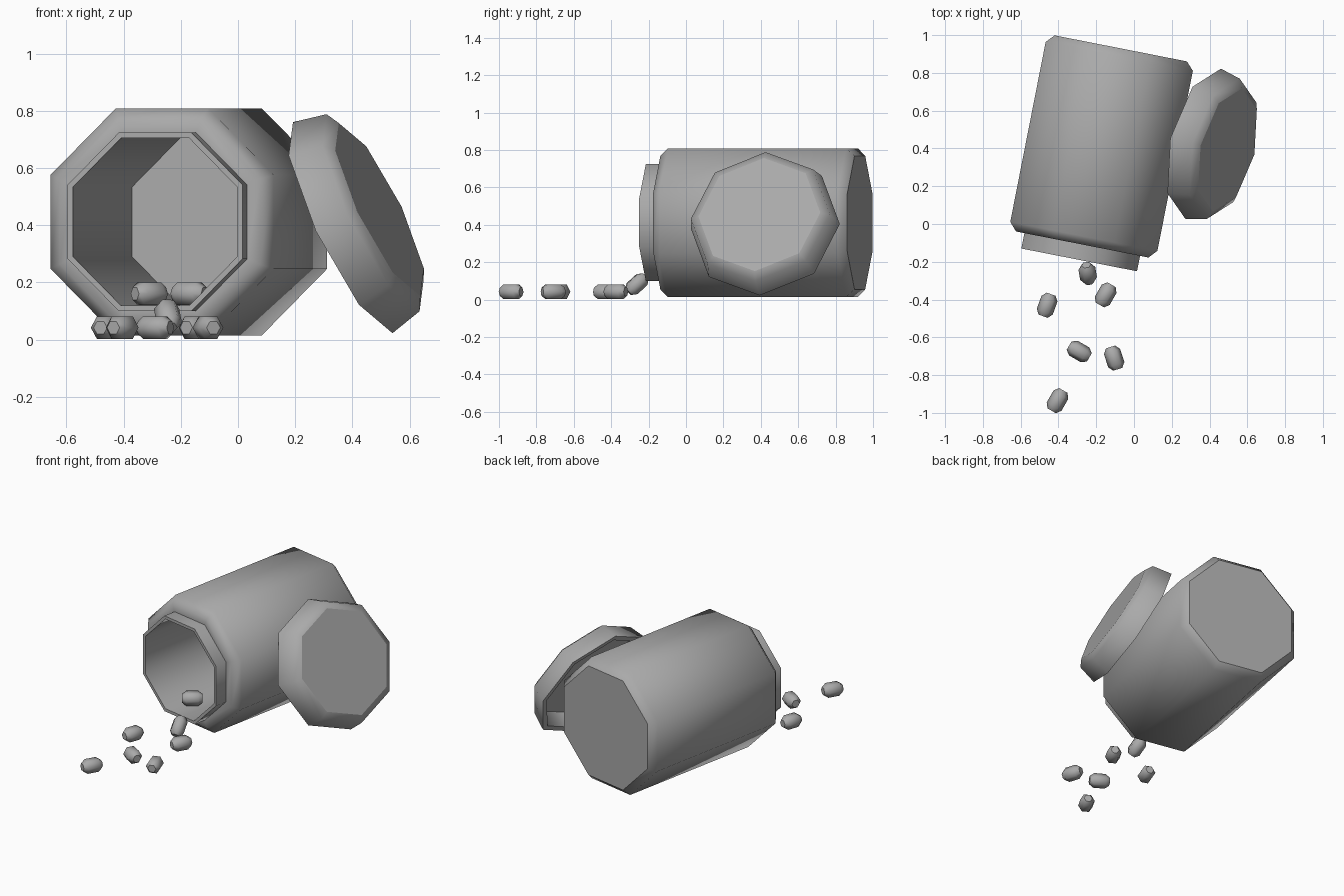
import bpy
import bmesh
from math import cos, sin, pi, radians
from mathutils import Vector, Matrix

cube = bpy.data.objects.get("Cube")
if cube:
    bpy.data.objects.remove(cube)

grey = bpy.data.materials.new("plain grey")
grey.use_nodes = True
colour = (0.4, 0.4, 0.4, 1)
grey.diffuse_color = colour
grey.node_tree.nodes["Principled BSDF"].inputs["Base Color"].default_value = colour


def turned(name, profile, origin, axis, side, sides=8, flat_side=False):
    """Sweep (distance along axis, radius) points round the axis, capping both ends.
    side points at a corner, or at the middle of a flat if flat_side is set."""
    z = Vector(axis).normalized()
    x = Vector(side)
    x = (x - z * x.dot(z)).normalized()
    y = z.cross(x)
    frame = Matrix.Translation(origin) @ Matrix((x, y, z)).transposed().to_4x4()
    shift = pi / sides if flat_side else 0
    scale = 1 / cos(pi / sides) if flat_side else 1

    bm = bmesh.new()
    rings = []
    for s, r in profile:
        angles = [2 * pi * k / sides + shift for k in range(sides)]
        rings.append([bm.verts.new(frame @ Vector((r * scale * cos(a), r * scale * sin(a), s)))
                      for a in angles])
    for a, b in zip(rings, rings[1:]):
        for k in range(sides):
            j = (k + 1) % sides
            bm.faces.new((a[k], a[j], b[j], b[k]))
    caps = [bm.faces.new(rings[0]), bm.faces.new(rings[-1])]
    bmesh.ops.recalc_face_normals(bm, faces=bm.faces)

    # Rounded walls, crisp rims and flat ends
    for f in bm.faces:
        f.smooth = True
    for e in bm.edges:
        e.smooth = e.calc_face_angle(0) < radians(65)
    for cap in caps:
        for e in cap.edges:
            e.smooth = False

    mesh = bpy.data.meshes.new(name)
    bm.to_mesh(mesh)
    bm.free()
    mesh.materials.append(grey)
    obj = bpy.data.objects.new(name, mesh)
    bpy.context.collection.objects.link(obj)
    return obj


# Hollow bottle lying on its side, measured from the mouth towards the base
turned("bottle",
       [(1.141, 0.357), (1.098, 0.397), (0.127, 0.397), (0.083, 0.357),
        (0.083, 0.312), (0, 0.312), (0, 0.293), (1.07, 0.293)],
       (-0.29, -0.19, 0.412), (0.193, 0.981, 0), (0, 0, 1), flat_side=True)

# Hollow lid leaning on the bottle, measured outwards from its closed face
turned("lid",
       [(0, 0.335), (-0.026, 0.382), (-0.147, 0.409), (-0.147, 0.375), (-0.035, 0.355)],
       (0.495, 0.392, 0.455), (0.875, -0.22, 0.43), (-0.425, 0.072, 0.9))

# Spilled pills: centre, heading and tilt in degrees
pills = [
    ((-0.46, -0.43, 0.042), 70, 0),
    ((-0.15, -0.375, 0.042), 60, 0),
    ((-0.29, -0.675, 0.042), 150, 0),
    ((-0.105, -0.71, 0.042), 108, 0),
    ((-0.405, -0.935, 0.042), 60, 0),
    ((-0.245, -0.262, 0.083), 100, 42),
    ((-0.31, -0.03, 0.161), 35, 0),
    ((-0.17, 0.1, 0.161), 150, 0),
]
pill_profile = [(-0.062, 0.022), (-0.036, 0.039), (0.036, 0.039), (0.062, 0.022)]
for i, (centre, heading, tilt) in enumerate(pills):
    h, t = radians(heading), radians(tilt)
    axis = (cos(h) * cos(t), sin(h) * cos(t), sin(t))
    turned(f"pill_{i + 1}", pill_profile, centre, axis, (0, 0, 1), sides=6, flat_side=True)
